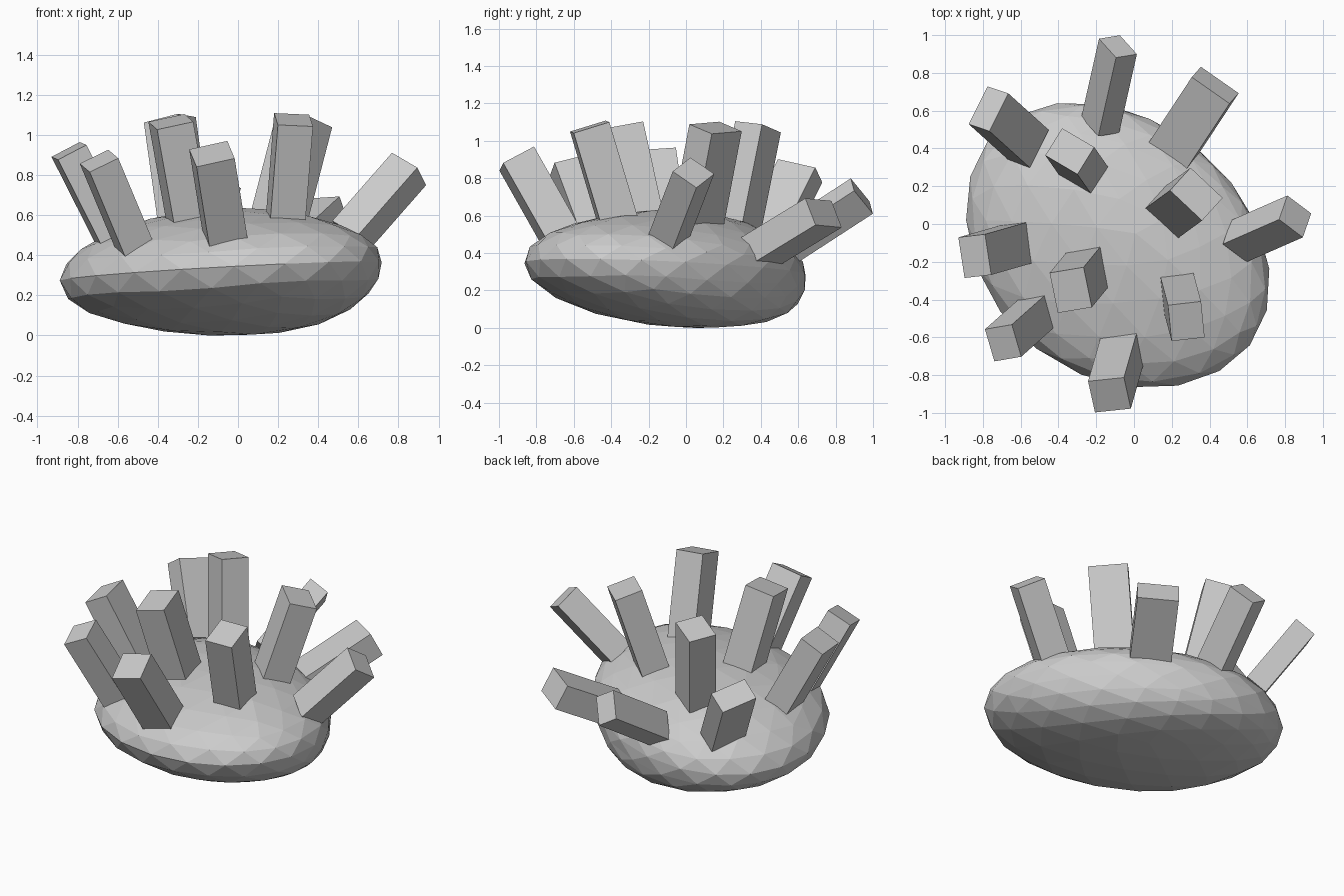
import bpy, bmesh, math
from mathutils import Vector, Matrix

if "Cube" in bpy.data.objects:
    bpy.data.objects.remove(bpy.data.objects["Cube"])


def add_object(name, bm):
    bmesh.ops.recalc_face_normals(bm, faces=bm.faces)
    mesh = bpy.data.meshes.new(name)
    bm.to_mesh(mesh)
    bm.free()
    obj = bpy.data.objects.new(name, mesh)
    bpy.context.collection.objects.link(obj)
    return obj


# Low-poly squashed body, longer along one diagonal, slightly lopsided
bm = bmesh.new()
bmesh.ops.create_icosphere(bm, subdivisions=3, radius=1)
turn = Matrix.Rotation(math.radians(-38), 3, 'Z')
for v in bm.verts:
    x, y, z = v.co
    front_left, back_right = max(-y, 0), max(y, 0)
    p = turn @ Vector((0.88 * x, 0.65 * y - 0.06 * front_left ** 2, 0))
    rim = 1 - z * z
    v.co = (p.x - 0.08 + 0.09 * z * z,
            p.y - 0.10 + 0.15 * z * z - 0.10 * z * abs(z),
            0.317 + 0.317 * z + rim * (0.05 * p.x - 0.03 * p.y)
            - 0.08 * back_right * max(z, 0) - 0.05 * front_left * max(-z, 0))
low = min(v.co.z for v in bm.verts)
bmesh.ops.translate(bm, verts=bm.verts, vec=(0, 0, -low))
add_object("body", bm)


# Square prongs: tip centre, outward axis, cap edge seen from above, depth
def prong(name, tip, axis, edge, depth):
    tip, axis = Vector(tip), Vector(axis)
    d = axis.normalized()
    u = Vector((edge[0], edge[1], -(edge[0] * d.x + edge[1] * d.y) / d.z))
    v = d.cross(u).normalized() * depth
    foot = tip - axis - d * 0.02
    bm = bmesh.new()
    rings = [[bm.verts.new(c + u * a / 2 + v * b / 2)
              for a, b in ((-1, -1), (1, -1), (1, 1), (-1, 1))]
             for c in (foot, tip)]
    for ring in rings:
        bm.faces.new(ring)
    for i in range(4):
        j = (i + 1) % 4
        bm.faces.new((rings[0][i], rings[0][j], rings[1][j], rings[1][i]))
    add_object(name, bm)


prongs = {
    "back": ((-.085, .94, .705), (.09, .40, .26), (-.09, .10), .13),
    "back_right": ((.43, .735, .615), (.27, .41, .25), (.20, -.14), .16),
    "back_left": ((-.77, .61, .84), (-.205, .185, .37), (.10, .20), .14),
    "left": ((-.843, -.17, .92), (-.228, -.065, .45), (.033, -.215), .16),
    "front_left": ((-.693, -.63, .87), (-.18, -.16, .43), (.050, -.17), .16),
    "front": ((-.13, -.905, .905), (-.07, -.245, .433), (.19, .02), .19),
    "right": ((.853, .04, .83), (.285, .125, .325), (.126, -.095), .16),
    "inner_front_right": ((.277, -.515, 1.075), (.04, -.15, .50), (.175, .02), .20),
    "inner_front_left": ((-.335, -.35, 1.065), (-.09, -.11, .50), (.18, .03), .22),
    "inner_back_left": ((-.34, .385, 1.075), (-.07, .10, .50), (.17, -.10), .17),
    "inner_back_right": ((.33, .158, 1.07), (.13, .095, .50), (.17, -.16), .17),
}
for name, data in prongs.items():
    prong(name + "_prong", *data)
